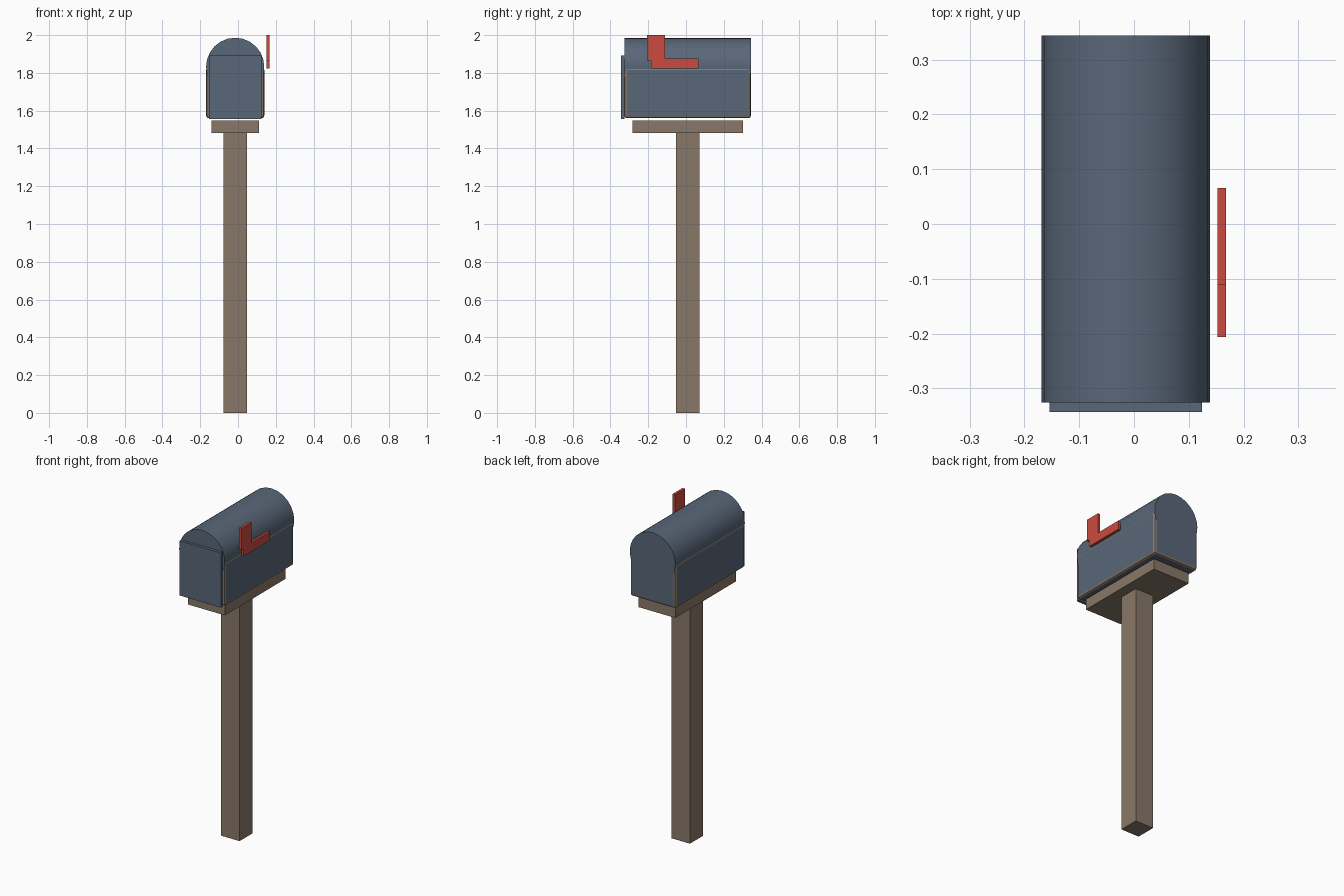
import bpy, math

if "Cube" in bpy.data.objects:
    bpy.data.objects.remove(bpy.data.objects["Cube"])

CX, CY = -0.015, 0.01          # centre line of post, shelf and body
X0, X1, Y0, Y1 = -0.169, 0.139, -0.326, 0.344


def mat(name, rgb):
    m = bpy.data.materials.new(name)
    m.diffuse_color = (*rgb, 1)
    m.use_nodes = True
    m.node_tree.nodes["Principled BSDF"].inputs["Base Color"].default_value = m.diffuse_color
    return m


blue = mat("blue_metal", (0.10, 0.135, 0.19))
tan = mat("brown_wood", (0.25, 0.19, 0.14))
red = mat("red_paint", (0.60, 0.07, 0.05))


def box(name, x, y, z, *mats):
    """Box from (min, max) pairs."""
    bpy.ops.mesh.primitive_cube_add(size=1, location=[sum(p) / 2 for p in (x, y, z)])
    o = bpy.context.object
    o.name = name
    o.scale = [p[1] - p[0] for p in (x, y, z)]
    bpy.ops.object.transform_apply(location=False, rotation=False, scale=True)
    for m in mats:
        o.data.materials.append(m)
    return o


def around(c, half):
    return c - half, c + half


# Wooden post and shelf
box("post", around(CX, 0.062), around(CY, 0.062), (0, 1.483), tan)
box("shelf", around(CX, 0.125), around(CY, 0.293), (1.483, 1.549), tan)

# Lower body with contrasting rounded edges
body = box("body_box", (X0, X1), (Y0, Y1), (1.56, 1.83), blue, tan)
bev = body.modifiers.new("rounded_edges", 'BEVEL')
bev.width = 0.014
bev.segments = 2
bev.material = 1

# Rounded roof
r = (X1 - X0) / 2
bpy.ops.mesh.primitive_cylinder_add(vertices=24, radius=r, depth=Y1 - Y0,
                                    location=(CX, (Y0 + Y1) / 2, 1.986 - r),
                                    rotation=(math.pi / 2, 0, 0))
roof = bpy.context.object
roof.name = "roof"
roof.data.materials.append(blue)
bpy.ops.object.shade_smooth_by_angle(angle=math.radians(30))

# Front door
box("door", around(CX, 0.139), (-0.343, Y0), (1.557, 1.891), blue)

# Signal flag: arm and upright
box("flag_arm", (0.152, 0.168), (-0.185, 0.066), (1.822, 1.876), red)
box("flag_upright", (0.152, 0.168), (-0.206, -0.110), (1.866, 2.0), red)
